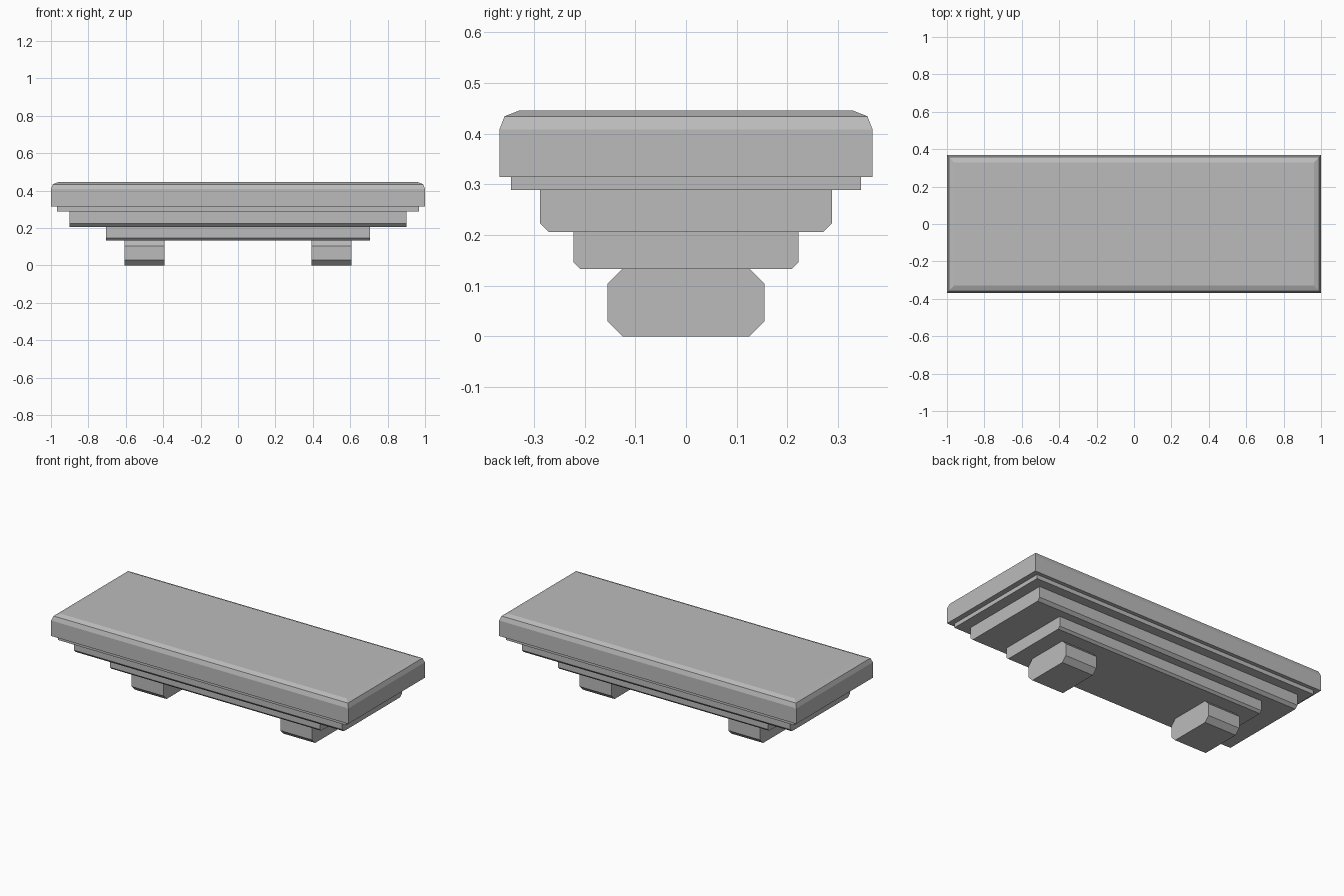
import bpy
import bmesh

cube = bpy.data.objects.get("Cube")
if cube:
    bpy.data.objects.remove(cube, do_unlink=True)

stone = bpy.data.materials.new("grey stone")
stone.use_nodes = True
GREY = (0.5, 0.5, 0.5, 1.0)
stone.diffuse_color = GREY
stone.node_tree.nodes["Principled BSDF"].inputs["Base Color"].default_value = GREY


def finish(name, bm):
    bmesh.ops.recalc_face_normals(bm, faces=bm.faces)
    mesh = bpy.data.meshes.new(name)
    bm.to_mesh(mesh)
    bm.free()
    mesh.materials.append(stone)
    obj = bpy.data.objects.new(name, mesh)
    bpy.context.collection.objects.link(obj)
    return obj


def bar(name, x0, x1, half_y, z0, z1, low=0.0, high=0.0):
    """Block along x whose long lower and upper edges are chamfered."""
    side = [(half_y - low, z0), (half_y, z0 + low), (half_y, z1 - high), (half_y - high, z1)]
    side = list(dict.fromkeys(side))
    outline = side + [(-y, z) for y, z in reversed(side)]
    bm = bmesh.new()
    face = bm.faces.new([bm.verts.new((x0, y, z)) for y, z in outline])
    moved = bmesh.ops.extrude_face_region(bm, geom=[face], use_keep_orig=True)["geom"]
    verts = [v for v in moved if isinstance(v, bmesh.types.BMVert)]
    bmesh.ops.translate(bm, verts=verts, vec=(x1 - x0, 0, 0))
    return finish(name, bm)


def slab(name, half_x, half_y, levels):
    """Rectangular rings, each (inset, height), stacked and capped."""
    bm = bmesh.new()
    rings = []
    for inset, z in levels:
        x, y = half_x - inset, half_y - inset
        rings.append([bm.verts.new((sx * x, sy * y, z))
                      for sx, sy in ((-1, -1), (1, -1), (1, 1), (-1, 1))])
    for a, b in zip(rings, rings[1:]):
        for i in range(4):
            j = (i + 1) % 4
            bm.faces.new((a[i], a[j], b[j], b[i]))
    bm.faces.new(rings[0])
    bm.faces.new(rings[-1])
    return finish(name, bm)


# Top slab with a two-step bevelled rim
slab("top_slab", 1.0, 0.368, [(0, 0.314), (0, 0.408), (0.01, 0.434), (0.038, 0.445)])

# Stepped layers beneath the slab
bar("upper_trim", -0.968, 0.968, 0.345, 0.289, 0.314)
bar("middle_step", -0.902, 0.902, 0.288, 0.206, 0.289, low=0.017)
bar("lower_step", -0.706, 0.706, 0.222, 0.133, 0.206, low=0.013)

# Pair of feet
for name, x in (("right_foot", -0.5), ("left_foot", 0.5)):
    bar(name, x - 0.107, x + 0.107, 0.155, 0, 0.133, low=0.03, high=0.03)
